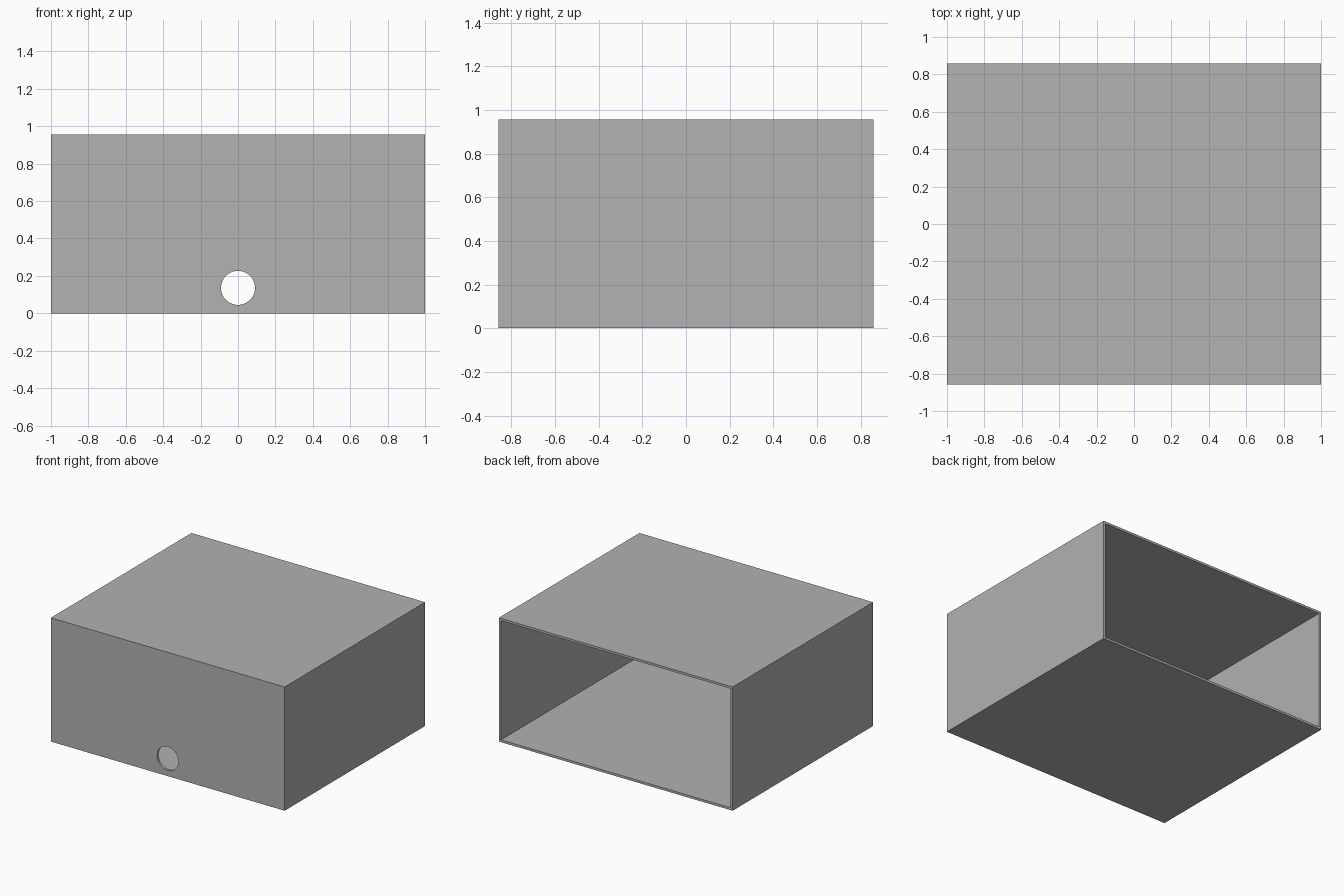
import bpy

# Remove the default object
if "Cube" in bpy.data.objects:
    bpy.data.objects.remove(bpy.data.objects["Cube"], do_unlink=True)

WIDTH, DEPTH, HEIGHT, WALL = 2.0, 1.716, 0.957, 0.018
HOLE_RADIUS, HOLE_Z = 0.091, 0.136

grey = bpy.data.materials.new("plain grey")
grey.use_nodes = True
colour = (0.445, 0.445, 0.445, 1)
grey.diffuse_color = colour
grey.node_tree.nodes["Principled BSDF"].inputs["Base Color"].default_value = colour


def block(name, size, centre):
    bpy.ops.mesh.primitive_cube_add(size=1, location=centre)
    obj = bpy.context.object
    obj.name = name
    obj.scale = size
    bpy.ops.object.transform_apply(location=True, rotation=False, scale=True)
    obj.data.materials.append(grey)
    return obj


def cut(target, cutter):
    cutter.hide_render = True
    mod = target.modifiers.new("cut", 'BOOLEAN')
    mod.operation = 'DIFFERENCE'
    mod.solver = 'EXACT'
    mod.object = cutter
    bpy.context.view_layer.objects.active = target
    bpy.ops.object.modifier_apply(modifier=mod.name)
    bpy.data.objects.remove(cutter, do_unlink=True)


# Outer casing
casing = block("open_back_casing", (WIDTH, DEPTH, HEIGHT), (0, 0, HEIGHT / 2))

# Hollow inside, open at the back
cavity = block("cavity_cutter",
               (WIDTH - 2 * WALL, DEPTH, HEIGHT - 2 * WALL),
               (0, WALL, HEIGHT / 2))
cut(casing, cavity)

# Round hole low in the front wall
bpy.ops.mesh.primitive_cylinder_add(
    vertices=64, radius=HOLE_RADIUS, depth=8 * WALL,
    location=(0, -DEPTH / 2, HOLE_Z), rotation=(1.5707963, 0, 0))
hole = bpy.context.object
hole.name = "hole_cutter"
hole.data.materials.append(grey)
cut(casing, hole)

# Smooth hole wall, sharp box edges
bpy.ops.object.select_all(action='DESELECT')
casing.select_set(True)
bpy.context.view_layer.objects.active = casing
bpy.ops.object.shade_smooth_by_angle()
